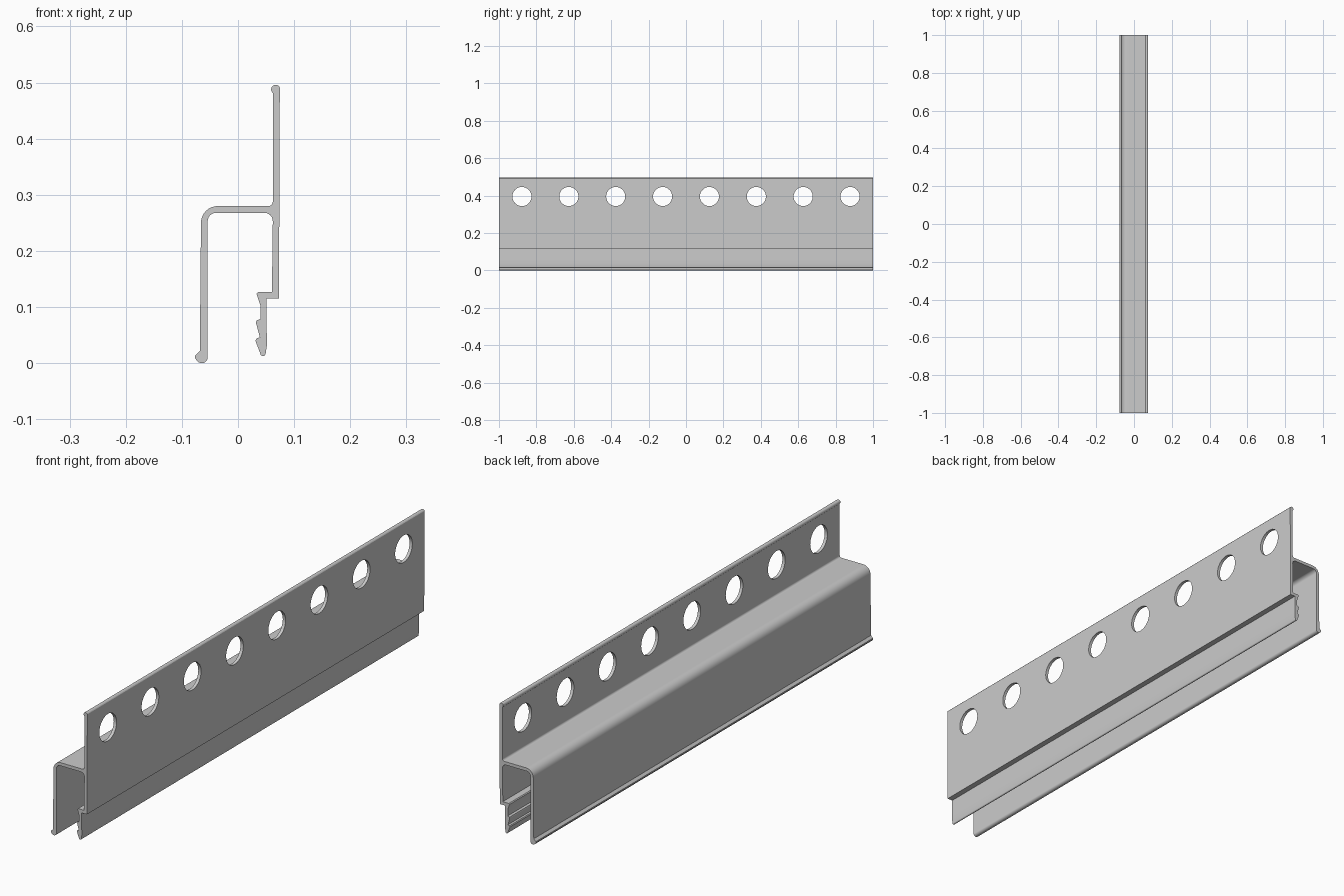
import bpy, bmesh
from math import sin, cos, radians, pi
from mathutils import Matrix, Vector

if "Cube" in bpy.data.objects:
    bpy.data.objects.remove(bpy.data.objects["Cube"])


def arc(cx, cz, r, a0, a1, n=8):
    """Points on an arc in the xz plane, angles in degrees."""
    return [(cx + r * cos(radians(a0 + (a1 - a0) * i / n)),
             cz + r * sin(radians(a0 + (a1 - a0) * i / n))) for i in range(n + 1)]


def make_object(name, bm):
    bmesh.ops.recalc_face_normals(bm, faces=bm.faces)
    mesh = bpy.data.meshes.new(name)
    bm.to_mesh(mesh)
    bm.free()
    obj = bpy.data.objects.new(name, mesh)
    bpy.context.collection.objects.link(obj)
    return obj


# Cross-section, walked round the outline from the foot of the back leg
profile = [(-0.068, 0.022), (-0.0765, 0.0135), (-0.077, 0.009), (-0.071, 0.002)]
profile += arc(-0.064, 0.010, 0.010, 250, 360, 6)          # rounded foot
profile += arc(-0.039, 0.253, 0.015, 180, 90)              # inner bend, left
profile += arc(0.047, 0.253, 0.015, 90, 0)                 # inner bend, right
profile += [(0.0605, 0.127), (0.036, 0.127), (0.033, 0.124),
            (0.040, 0.103), (0.040, 0.079), (0.033, 0.076), (0.032, 0.072),
            (0.039, 0.046), (0.033, 0.044), (0.031, 0.040)]  # clip barbs
profile += arc(0.0445, 0.0175, 0.0048, 215, 345, 6)        # clip tip
profile += [(0.052, 0.035), (0.051, 0.060), (0.051, 0.115),
            (0.073, 0.115), (0.0745, 0.488)]               # outer face
profile += arc(0.067, 0.488, 0.008, 20, 238, 14)           # top bead
profile += arc(0.054, 0.288, 0.008, 0, -90, 6)             # upper fillet
profile += arc(-0.036, 0.250, 0.030, 90, 180)              # outer bend

# Rail extruded along y
bm = bmesh.new()
cap = bm.faces.new([bm.verts.new((x, -1, z)) for x, z in profile])
ext = bmesh.ops.extrude_face_region(bm, geom=[cap], use_keep_orig=True)
bmesh.ops.translate(bm, vec=Vector((0, 2, 0)),
                    verts=[g for g in ext["geom"] if isinstance(g, bmesh.types.BMVert)])
rail = make_object("mounting_rail", bm)

# Row of round holes through the upper flange
bm = bmesh.new()
for i in range(8):
    bmesh.ops.create_cone(bm, cap_ends=True, segments=48, radius1=0.051, radius2=0.051,
                          depth=0.1, matrix=Matrix.Translation((0.067, -0.877 + i * 0.2506, 0.395))
                          @ Matrix.Rotation(pi / 2, 4, 'Y'))
cutter = make_object("hole_cutter", bm)
cutter.hide_render = True

bpy.context.view_layer.objects.active = rail
rail.select_set(True)
mod = rail.modifiers.new("holes", 'BOOLEAN')
mod.operation = 'DIFFERENCE'
mod.solver = 'EXACT'
mod.object = cutter
bpy.ops.object.modifier_apply(modifier=mod.name)
bpy.data.objects.remove(cutter)

# Smooth bends, crisp edges, flat broad faces
bpy.ops.object.shade_smooth_by_angle(angle=radians(25))
wn = rail.modifiers.new("weighted_normals", 'WEIGHTED_NORMAL')
wn.keep_sharp = True
